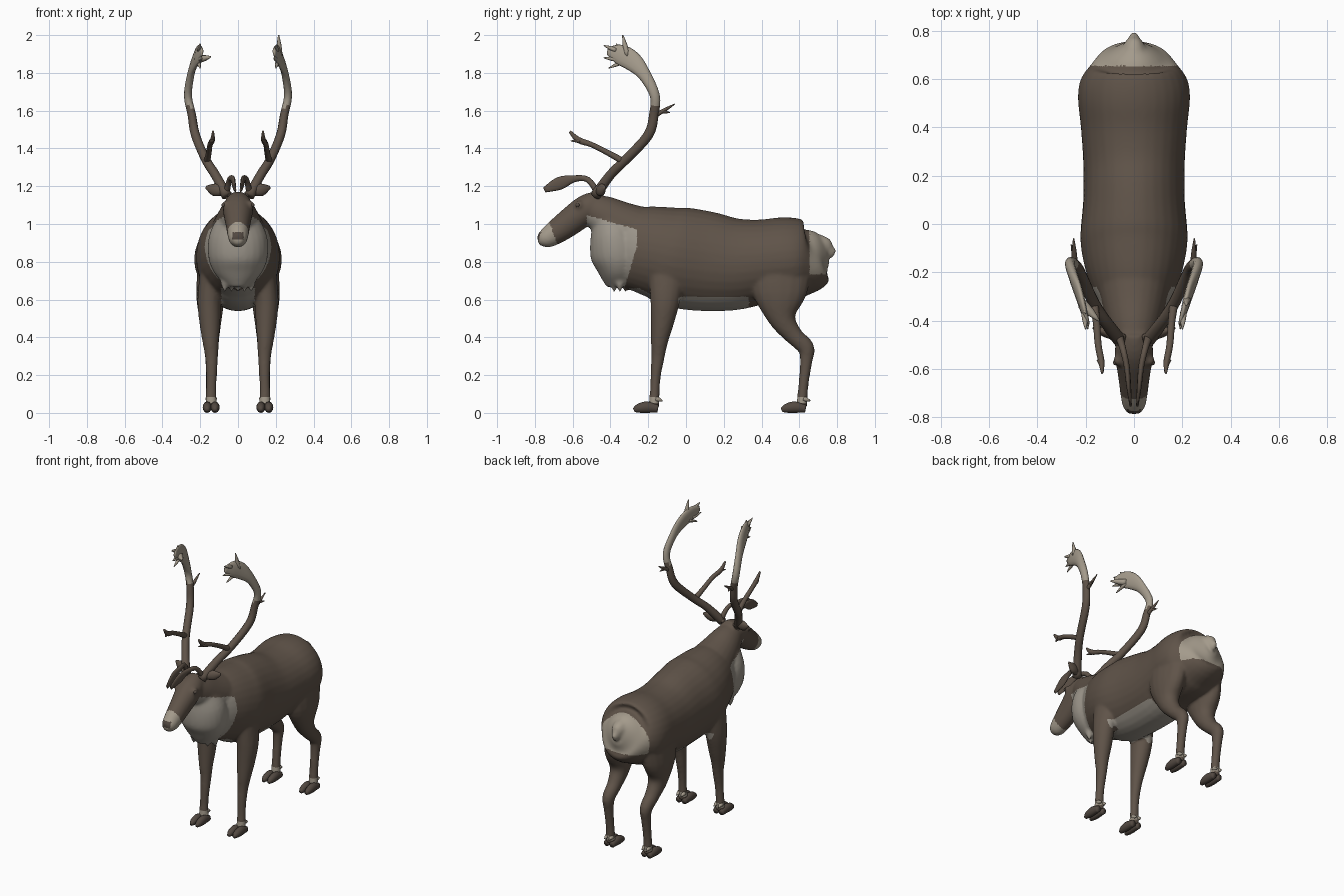
import bpy, bmesh, math
from mathutils import Vector, Matrix

default_cube = bpy.data.objects.get("Cube")
if default_cube:
    bpy.data.objects.remove(default_cube, do_unlink=True)


def material(name, red, green, blue):
    mat = bpy.data.materials.new(name)
    mat.use_nodes = True
    colour = (red, green, blue, 1)
    mat.diffuse_color = colour
    mat.node_tree.nodes["Principled BSDF"].inputs["Base Color"].default_value = colour
    return mat


brown = material("brown fur", .115, .087, .066)
cream = material("cream", .37, .325, .26)
grey = material("pale grey fur", .33, .3, .255)
dark = material("dark horn", .085, .066, .053)
PALETTE = [brown, cream, grey, dark]
BROWN, CREAM, GREY, DARK = range(len(PALETTE))


def smooth_path(points, steps):
    """Catmull-Rom interpolation of (x, y, z, radius a, radius b) points."""
    pts = [Vector(p) for p in points]
    result = []
    for i in range(len(pts) - 1):
        p, q = pts[i], pts[i + 1]
        before = pts[max(i - 1, 0)]
        after = pts[min(i + 2, len(pts) - 1)]
        for k in range(steps):
            t = k / steps
            slope_p, slope_q = (q - before) / 2, (after - p) / 2
            result.append(p + slope_p * t
                          + (3 * (q - p) - 2 * slope_p - slope_q) * t ** 2
                          + (2 * (p - q) + slope_p + slope_q) * t ** 3)
    return result + [pts[-1]]


def tube(bm, points, side=1, reference=(1, 0, 0), sides=12, steps=4):
    """Loft elliptical rings along a path; side = -1 mirrors it in x."""
    path = smooth_path(points, steps)
    centres = [Vector(p[:3]) for p in path]
    last = len(path) - 1
    rings = []
    for i, (centre, p) in enumerate(zip(centres, path)):
        along = (centres[min(i + 1, last)] - centres[max(i - 1, 0)]).normalized()
        ref = Vector(reference)
        u = (ref - along * ref.dot(along)).normalized()
        v = along.cross(u)
        ring = []
        for k in range(sides):
            angle = math.tau * k / sides
            co = (centre + u * max(p[3], .002) * math.cos(angle)
                  + v * max(p[4], .002) * math.sin(angle))
            ring.append(bm.verts.new((co.x * side, co.y, co.z)))
        rings.append(ring)
    for lower, upper in zip(rings, rings[1:]):
        for k in range(sides):
            n = (k + 1) % sides
            bm.faces.new((lower[k], lower[n], upper[n], upper[k]))
    bm.faces.new(rings[0])
    bm.faces.new(rings[-1])


def spike(bm, start, end, radius, side=1):
    """A short pointed tine or tuft."""
    a, b = Vector(start), Vector(end)
    middle = a.lerp(b, .5)
    tube(bm, [(*a, radius, radius), (*middle, radius * .8, radius * .8),
              (*b, radius * .2, radius * .2)], side, sides=8, steps=2)


def ball(bm, centre, radius):
    bmesh.ops.create_uvsphere(bm, u_segments=12, v_segments=8, radius=radius,
                              matrix=Matrix.Translation(centre))


def paint(obj, rule):
    obj.data.materials.clear()
    for mat in PALETTE:
        obj.data.materials.append(mat)
    for face in obj.data.polygons:
        face.material_index = rule(face.center)
    obj.data.shade_smooth()


def finish(name, bm, rule):
    bmesh.ops.recalc_face_normals(bm, faces=bm.faces)
    mesh = bpy.data.meshes.new(name)
    bm.to_mesh(mesh)
    bm.free()
    obj = bpy.data.objects.new(name, mesh)
    bpy.context.collection.objects.link(obj)
    paint(obj, rule)
    return obj


def fur_colour(c):
    width = abs(c.x)
    if c.y > .655 and c.z > .735:                                  # rump
        return CREAM
    if c.y < -.695 - .35 * (c.z - .93):                            # muzzle and nose
        nose = c.y < -.75 and .918 < c.z < .958 and width < .03
        return DARK if nose else CREAM
    mane_back = -.26 - max(0, .88 - c.z) * .3
    if -.525 < c.y < mane_back and .62 < c.z < .97 + .29 * (-.26 - c.y):
        return GREY
    if .5 < c.z < .615 and -.04 < c.y < .335:                      # belly
        return GREY
    if .5 < c.z < .66 and -.3 < c.y < 0 and width < .088:          # between forelegs
        return GREY
    if .052 < c.z < .084:                                          # ankle bands
        return CREAM
    return BROWN


# Body, tail, neck, mane and head are lofted, then fused into one skin
bm = bmesh.new()
trunk = [(-.42, .87, .07, .12), (-.33, .87, .145, .2), (-.24, .865, .185, .228),
         (-.15, .85, .21, .245), (-.05, .825, .222, .267), (.1, .803, .21, .265),
         (.25, .788, .21, .246), (.4, .8, .22, .224), (.52, .812, .232, .224),
         (.6, .82, .22, .212), (.66, .825, .175, .182), (.705, .845, .115, .13),
         (.745, .855, .045, .065)]
tube(bm, [(0, *p) for p in trunk], sides=32)
tube(bm, [(0, .64, .87, .09, .09), (0, .72, .87, .055, .07),
          (0, .755, .855, .032, .045), (0, .787, .84, .014, .02)])
tube(bm, [(0, -.18, .91, .17, .17), (0, -.34, .99, .13, .13),
          (0, -.44, 1.05, .1, .105), (0, -.5, 1.09, .075, .078)], sides=24)
tube(bm, [(0, -.42, 1.06, .09, .075), (0, -.385, .95, .15, .125),
          (0, -.362, .83, .158, .142), (0, -.355, .74, .125, .105),
          (0, -.35, .67, .06, .07)], sides=24)
tube(bm, [(0, -.44, 1.125, .055, .055), (0, -.52, 1.083, .08, .077),
          (0, -.63, 1, .066, .073), (0, -.72, .937, .054, .059),
          (0, -.76, .922, .044, .045), (0, -.785, .918, .024, .024)], sides=20)
for i in range(5):                                                 # shaggy mane tufts
    x, y = .035 * (i - 2), -.38 + .03 * (i % 3)
    spike(bm, (x, y, .72), (x, y, .64), .028)

front_leg = [(.14, -.1, .75, .06, .1), (.152, -.11, .6, .063, .08),
             (.149, -.125, .48, .056, .062), (.145, -.14, .38, .044, .046),
             (.14, -.148, .3, .035, .036), (.14, -.16, .2, .029, .028),
             (.142, -.165, .12, .028, .026), (.142, -.17, .03, .032, .03)]
hind_leg = [(.13, .5, .8, .08, .17), (.145, .497, .63, .077, .145),
            (.145, .51, .5, .06, .075), (.143, .57, .41, .046, .049),
            (.142, .635, .345, .039, .045), (.142, .636, .27, .031, .033),
            (.142, .622, .15, .028, .027), (.142, .612, .03, .031, .03)]
for side in (1, -1):
    tube(bm, front_leg, side, sides=16)
    tube(bm, hind_leg, side, sides=16)
    ball(bm, (side * .064, -.565, 1.1), .024)                      # brow over the eye
body = finish("body", bm, fur_colour)
fuse = body.modifiers.new("fuse", "REMESH")
fuse.mode = "VOXEL"
fuse.voxel_size = .008
soften = body.modifiers.new("soften", "SMOOTH")
soften.factor = .5
soften.iterations = 12
skin = bpy.data.meshes.new_from_object(
    body.evaluated_get(bpy.context.evaluated_depsgraph_get()))
body.modifiers.clear()
body.data = skin
paint(body, fur_colour)

# Main antler beam, ending in a flattened palm
beam = [(.06, -.48, 1.15, .028, .028), (.12, -.4, 1.26, .025, .025),
        (.17, -.32, 1.34, .024, .025), (.225, -.2, 1.47, .024, .026),
        (.245, -.17, 1.58, .022, .025), (.265, -.165, 1.68, .021, .026),
        (.25, -.22, 1.79, .019, .034), (.228, -.285, 1.862, .017, .052),
        (.208, -.355, 1.9, .014, .052), (.19, -.415, 1.915, .007, .02)]
# Flat brow blade over the face, and the forked tine above it
blade = [(.06, -.47, 1.17, .017, .017), (.045, -.52, 1.235, .013, .015),
         (.03, -.59, 1.24, .012, .018), (.022, -.67, 1.215, .01, .034),
         (.014, -.75, 1.18, .005, .014)]
tine = [(.165, -.33, 1.33, .018, .018), (.155, -.41, 1.375, .015, .015),
        (.148, -.5, 1.42, .014, .014), (.135, -.57, 1.445, .013, .016),
        (.132, -.615, 1.49, .005, .007)]
spikes = [((.145, -.56, 1.44), (.125, -.61, 1.44), .01),
          ((.245, -.17, 1.57), (.25, -.06, 1.635), .013),
          ((.246, -.13, 1.595), (.26, -.085, 1.59), .009),
          ((.205, -.37, 1.92), (.2, -.435, 1.945), .013),
          ((.205, -.36, 1.87), (.19, -.435, 1.88), .013),
          ((.21, -.33, 1.86), (.2, -.41, 1.825), .012)]
# The two palms differ: a tall tip on the left, an inward fork on the right
palm_tips = {1: [((.22, -.31, 1.89), (.215, -.335, 2), .016)],
             -1: [((.215, -.33, 1.9), (.2, -.37, 1.955), .014),
                  ((.215, -.33, 1.87), (.145, -.4, 1.885), .022)]}
for side, label in ((1, "left"), (-1, "right")):
    bm = bmesh.new()
    for path in (beam, blade, tine):
        tube(bm, path, side)
    for start, end, radius in spikes + palm_tips[side]:
        spike(bm, start, end, radius, side)
    finish(label + "_antler", bm, lambda c: CREAM if c.z > 1.62 and c.y < -.1 else BROWN)

    # Leaf-shaped ear
    bm = bmesh.new()
    tube(bm, [(.04, -.47, 1.155, .014, .014), (.08, -.46, 1.172, .02, .024),
              (.125, -.445, 1.182, .02, .033), (.17, -.43, 1.195, .004, .008)],
         side, reference=(0, 1, 0))
    finish(label + "_ear", bm, lambda c: BROWN)

    bm = bmesh.new()
    ball(bm, (side * .075, -.573, 1.1), .012)
    finish(label + "_eye", bm, lambda c: DARK)

    # Cloven hooves with dewclaws behind
    for place, y in (("front", -.17), ("hind", .612)):
        bm = bmesh.new()
        for x in (.121, .163):
            tube(bm, [(x, y + .022, .022, .018, .02), (x, y - .035, .03, .024, .03),
                      (x, y - .08, .024, .021, .024), (x, y - .106, .014, .01, .011)], side)
        finish(label + "_" + place + "_hoof", bm, lambda c: DARK)
        bm = bmesh.new()
        for x in (.125, .159):
            spike(bm, (x, y + .01, .075), (x, y + .046, .064), .014, side)
        finish(label + "_" + place + "_dewclaws", bm, lambda c: CREAM)
